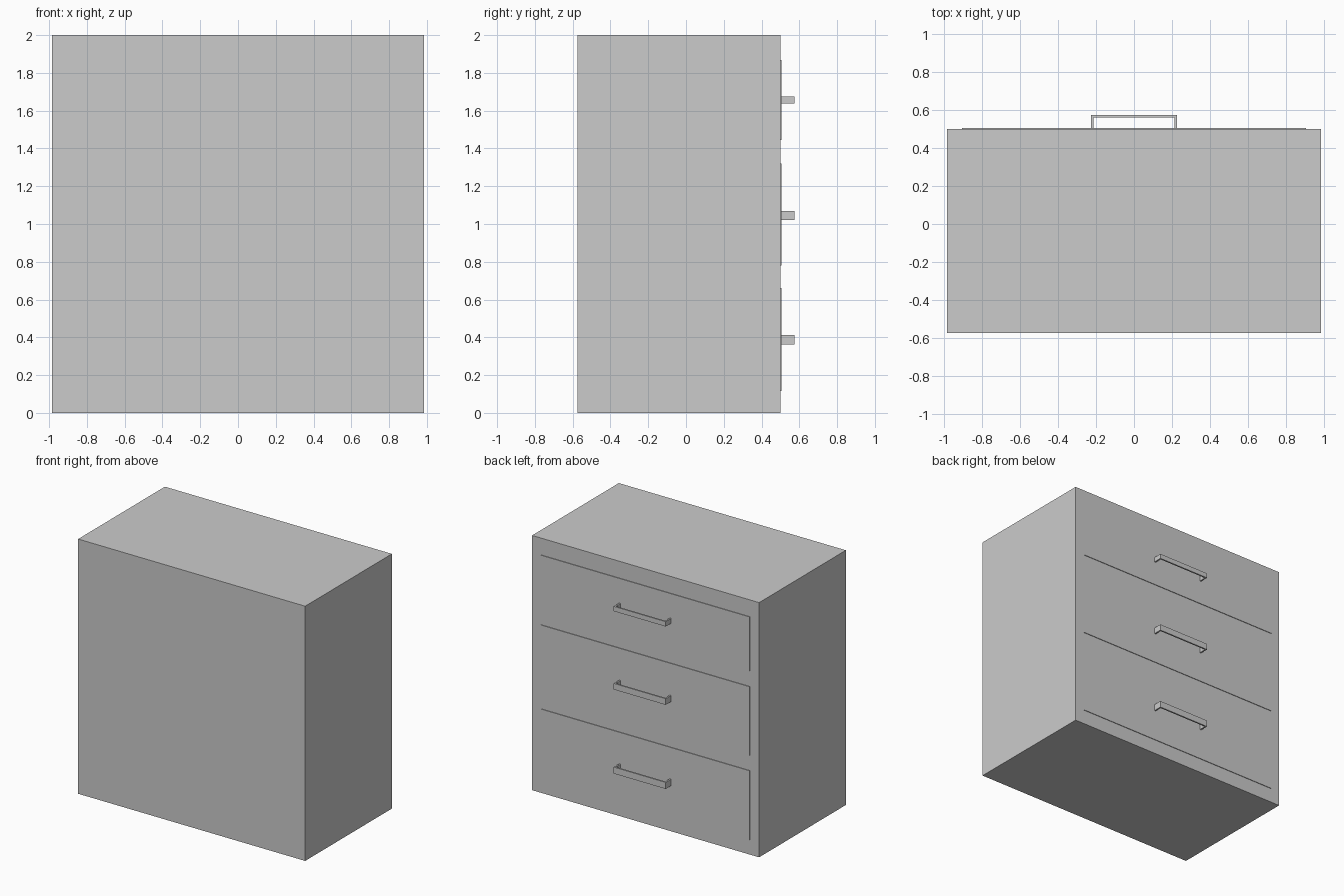
import bpy
import bmesh

if "Cube" in bpy.data.objects:
    bpy.data.objects.remove(bpy.data.objects["Cube"])


def box(name, lo, hi):
    bpy.ops.mesh.primitive_cube_add(size=1, location=[(a + b) / 2 for a, b in zip(lo, hi)])
    ob = bpy.context.object
    ob.name = name
    ob.scale = [b - a for a, b in zip(lo, hi)]
    bpy.ops.object.transform_apply(location=False, rotation=False, scale=True)
    return ob


FACE, PANEL, OUT = 0.501, 0.506, 0.575


def handle(name, z0, z1, half=0.226, t=0.012):
    # U-shaped pull: flat profile extruded upward
    pts = [(-half, PANEL - 0.003), (-half, OUT), (half, OUT), (half, PANEL - 0.003),
           (half - t, PANEL - 0.003), (half - t, OUT - t), (-half + t, OUT - t), (-half + t, PANEL - 0.003)]
    bm = bmesh.new()
    face = bm.faces.new([bm.verts.new((x, y, z0)) for x, y in pts])
    top = bmesh.ops.extrude_face_region(bm, geom=[face])["geom"]
    bmesh.ops.translate(bm, vec=(0, 0, z1 - z0),
                        verts=[g for g in top if isinstance(g, bmesh.types.BMVert)])
    bmesh.ops.recalc_face_normals(bm, faces=bm.faces)
    mesh = bpy.data.meshes.new(name)
    bm.to_mesh(mesh)
    bm.free()
    bpy.context.collection.objects.link(bpy.data.objects.new(name, mesh))


# Cabinet body
box("cabinet_body", (-0.986, -0.575, 0), (0.986, FACE, 2))

# Drawer fronts (slightly raised) with their pulls
drawers = [("bottom", 0.115, 0.66, 0.362, 0.413),
           ("middle", 0.78, 1.32, 1.022, 1.07),
           ("top", 1.445, 1.868, 1.637, 1.675)]
for label, z0, z1, h0, h1 in drawers:
    box(label + "_drawer_front", (-0.907, FACE - 0.01, z0), (0.907, PANEL, z1))
    handle(label + "_drawer_handle", h0, h1)
